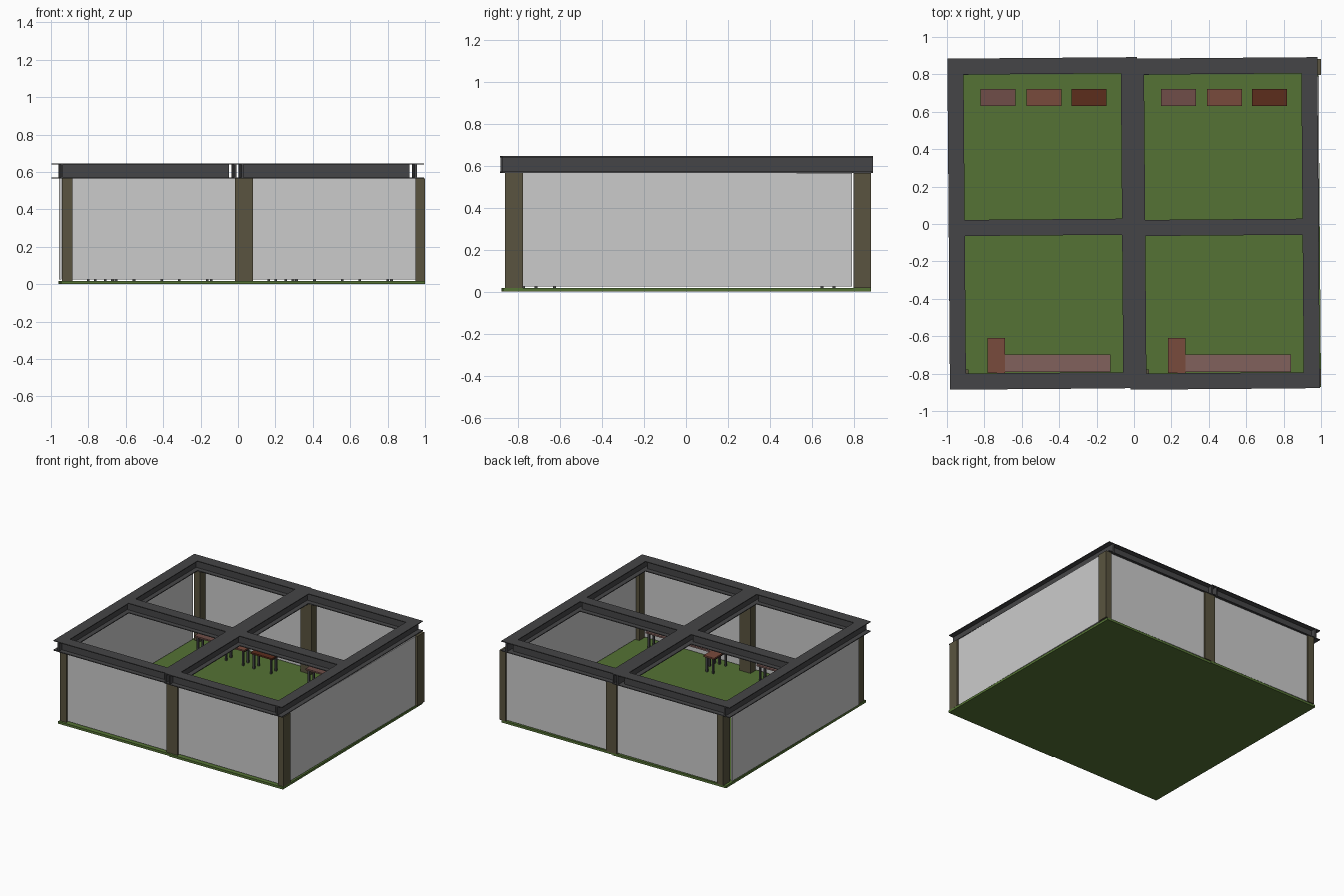
import bpy, bmesh, math
from mathutils import Matrix, Vector

if "Cube" in bpy.data.objects:
    bpy.data.objects.remove(bpy.data.objects["Cube"])

TILT = Matrix.Rotation(0.0079, 4, 'Z')      # frame and floor sit very slightly askew
PIVOT = Matrix.Translation((-0.487, 0, 0))
SHIFT = 0.965                                # spacing of the two bays
BEAM_LOW, BEAM_TOP, FLOOR = 0.565, 0.645, 0.018


def material(name, color):
    m = bpy.data.materials.new(name)
    m.diffuse_color = (*color, 1)
    m.use_nodes = True
    m.node_tree.nodes["Principled BSDF"].inputs["Base Color"].default_value = m.diffuse_color
    return m


GREEN = material("grass_green", (0.09, 0.17, 0.035))
STEEL = material("dark_steel", (0.06, 0.06, 0.063))
OLIVE = material("olive_post", (0.10, 0.088, 0.05))
ROSE = material("rose_wood", (0.16, 0.076, 0.065))
CLAY = material("clay_wood", (0.19, 0.07, 0.045))
RUST = material("rust_wood", (0.107, 0.026, 0.012))
PINK = material("pale_wood", (0.22, 0.12, 0.107))


def boxes(name, spans, mat=None, dx=0, tilt=False):
    """One object from boxes given as (x0, x1, y0, y1, z0, z1)."""
    bm = bmesh.new()
    for x0, x1, y0, y1, z0, z1 in spans:
        mid = Vector(((x0 + x1) / 2, (y0 + y1) / 2, (z0 + z1) / 2))
        size = Matrix.Diagonal((x1 - x0, y1 - y0, z1 - z0, 1))
        bmesh.ops.create_cube(bm, size=1, matrix=Matrix.Translation(mid) @ size)
    if tilt:
        bm.transform(PIVOT @ TILT @ PIVOT.inverted())
    bm.transform(Matrix.Translation((dx, 0, 0)))
    me = bpy.data.meshes.new(name)
    bm.to_mesh(me)
    bm.free()
    ob = bpy.data.objects.new(name, me)
    bpy.context.collection.objects.link(ob)
    if mat:
        me.materials.append(mat)
    return ob


def i_beam(name, along, centre, start, end, dx):
    """I-section beam: two flanges and a web, running along x or y."""
    parts = []
    for half, z0, z1 in ((0.043, BEAM_LOW, BEAM_LOW + 0.006),
                         (0.006, BEAM_LOW + 0.006, BEAM_TOP - 0.006),
                         (0.043, BEAM_TOP - 0.006, BEAM_TOP)):
        a, b = (start, end), (centre - half, centre + half)
        parts.append((*a, *b, z0, z1) if along == 'x' else (*b, *a, z0, z1))
    boxes(name, parts, STEEL, dx, tilt=True)


def table(name, x0, x1, y0, y1, mat, dx):
    """Table top with four legs, feet rails and an under-frame."""
    boxes(name + "_top", [(x0, x1, y0, y1, 0.135, 0.147)], mat, dx)
    t, legs = 0.014, []
    for x in (x0 + 0.012, x1 - 0.012 - t):
        for y in (y0 + 0.01, y1 - 0.01 - t):
            legs.append((x, x + t, y, y + t, FLOOR, 0.135))
        legs.append((x, x + t, y0 + 0.024, y1 - 0.024, 0.121, 0.135))
    boxes(name + "_legs", legs, STEEL, dx)


for side, dx in (("left", 0), ("right", SHIFT)):
    # floor slab
    boxes(side + "_floor", [(-0.953, 0.028, -0.876, 0.878, 0, FLOOR)], GREEN, dx, True)

    # posts
    for px, x0, x1 in (("outer", -0.94, -0.886), ("inner", -0.016, 0.035)):
        for py, y0, y1 in (("front", -0.862, -0.777), ("back", 0.797, 0.882)):
            boxes(f"{side}_{px}_{py}_post", [(x0, x1, y0, y1, FLOOR, BEAM_LOW)], OLIVE, dx)

    # front and back wall panels
    for py, y in (("front", -0.85), ("back", 0.86)):
        boxes(f"{side}_{py}_wall", [(-0.886, -0.016, y, y + 0.012, FLOOR + 0.006, BEAM_LOW)], None, dx)

    # roof beams
    for n, x in (("left", -0.948), ("right", -0.021)):
        i_beam(f"{side}_bay_{n}_long_beam", 'y', x, -0.88, 0.888, dx)
    for n, y in (("front", -0.839), ("middle", -0.018), ("back", 0.845)):
        i_beam(f"{side}_bay_{n}_cross_beam", 'x', y, -0.952, -0.056, dx)

    # three tables along the back
    for n, x, mat in (("first", -0.82, ROSE), ("second", -0.575, CLAY), ("third", -0.333, RUST)):
        table(f"{side}_{n}_table", x, x + 0.187, 0.63, 0.723, mat, dx)
    # corner desk along the front: long counter plus return
    table(side + "_counter", -0.69, -0.125, -0.79, -0.697, PINK, dx)
    table(side + "_return_desk", -0.782, -0.69, -0.797, -0.61, CLAY, dx)

# side wall panels
for name, x in (("left", -0.957), ("right", 0.978)):
    boxes(name + "_side_wall", [(x, x + 0.012, -0.777, 0.79, FLOOR + 0.006, BEAM_LOW)])
